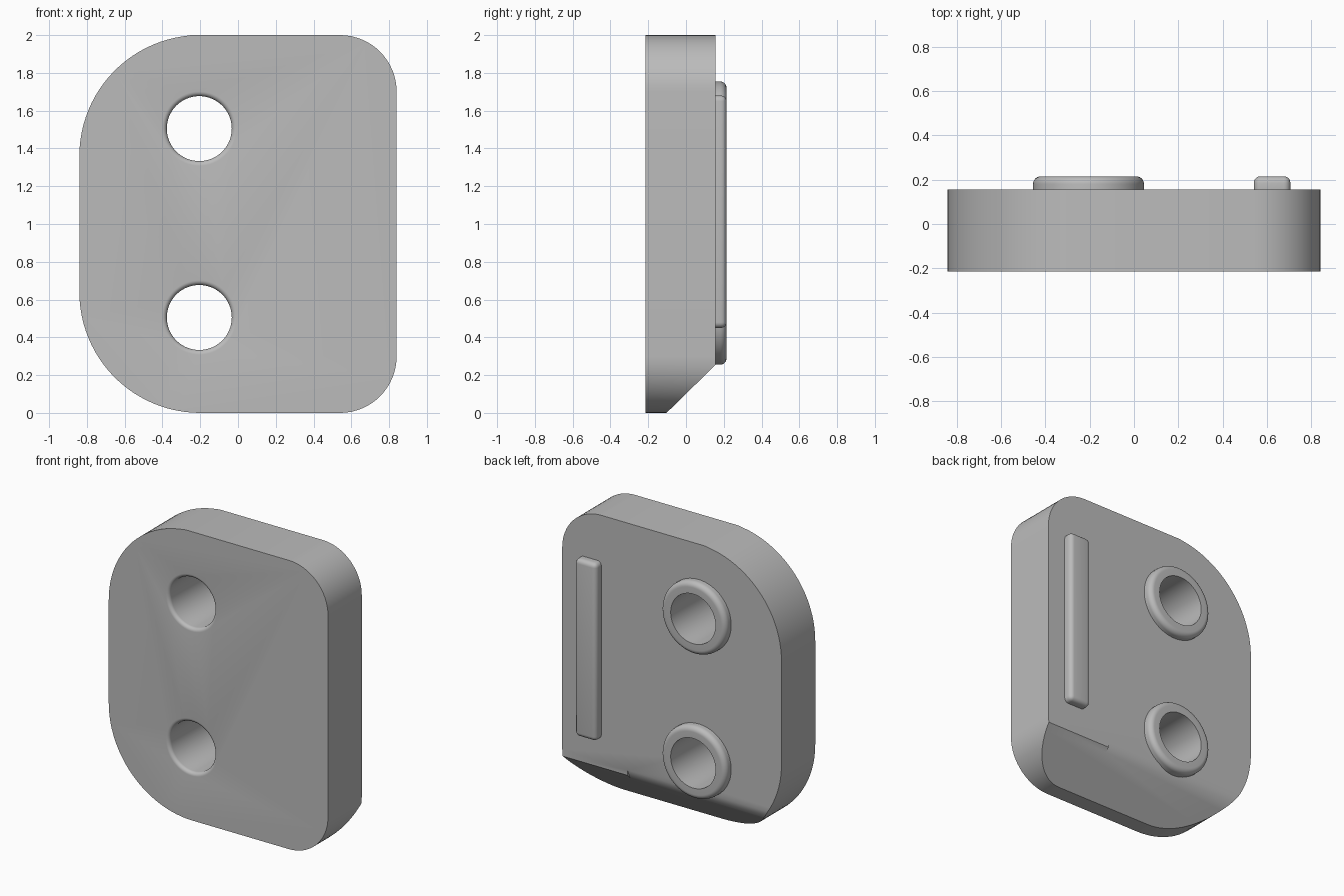
import bpy, bmesh
from math import sin, cos, pi, radians

cube = bpy.data.objects.get("Cube")
if cube:
    bpy.data.objects.remove(cube, do_unlink=True)

FRONT, BACK, RAISED = -0.215, 0.155, 0.215
HOLE_X, HOLE_R = -0.205, 0.172
HOLE_Z = {"lower": 0.505, "upper": 1.505}

grey = bpy.data.materials.new("plain_grey")
grey.use_nodes = True
grey.diffuse_color = (0.5, 0.5, 0.5, 1)
grey.node_tree.nodes["Principled BSDF"].inputs["Base Color"].default_value = (0.5, 0.5, 0.5, 1)


def make(name, bm):
    bmesh.ops.recalc_face_normals(bm, faces=bm.faces)
    mesh = bpy.data.meshes.new(name)
    bm.to_mesh(mesh)
    bm.free()
    mesh.materials.append(grey)
    ob = bpy.data.objects.new(name, mesh)
    bpy.context.collection.objects.link(ob)
    return ob


def activate(ob):
    bpy.ops.object.select_all(action='DESELECT')
    ob.select_set(True)
    bpy.context.view_layer.objects.active = ob


def smooth(ob):
    activate(ob)
    bpy.ops.object.shade_smooth_by_angle(angle=radians(30))


def arc(cx, cy, r, start, end, n):
    angles = [radians(start + (end - start) * i / n) for i in range(n + 1)]
    return [(cx + r * cos(a), cy + r * sin(a)) for a in angles]


def prism(name, points, place, offset):
    """Extrude a flat outline along an offset."""
    bm = bmesh.new()
    face = bm.faces.new([bm.verts.new(place(a, b)) for a, b in points])
    new = bmesh.ops.extrude_face_region(bm, geom=[face])["geom"]
    bmesh.ops.translate(bm, vec=offset, verts=[v for v in new if isinstance(v, bmesh.types.BMVert)])
    return make(name, bm)


def lathe(name, profile, x, z, closed, n=64):
    """Turn a (radius, y) profile about an axis along y."""
    bm = bmesh.new()
    rings = [[bm.verts.new((x + r * cos(2 * pi * i / n), y, z + r * sin(2 * pi * i / n)))
              for i in range(n)] for r, y in profile]
    for a, b in zip(rings, rings[1:]):
        for i in range(n):
            j = (i + 1) % n
            bm.faces.new((a[i], a[j], b[j], b[i]))
    if closed:
        bm.faces.new(rings[0])
        bm.faces.new(rings[-1])
    return make(name, bm)


def cut(ob, cutter):
    mod = ob.modifiers.new("cut", 'BOOLEAN')
    mod.operation, mod.solver, mod.object = 'DIFFERENCE', 'EXACT', cutter
    activate(ob)
    bpy.ops.object.modifier_apply(modifier=mod.name)
    bpy.data.objects.remove(cutter, do_unlink=True)


# Plate with large corners on one side and small corners on the other
outline = (arc(-0.2, 0.64, 0.64, 180, 270, 24) + arc(0.54, 0.3, 0.3, 270, 360, 16)
           + arc(0.54, 1.7, 0.3, 0, 90, 16) + arc(-0.2, 1.36, 0.64, 98, 180, 22))
outline.insert(-23, (-0.25, 2.0))
plate = prism("plate", outline, lambda a, b: (a, FRONT, b), (0, BACK - FRONT, 0))

# Sloped underside at the back, and the shallow relief beside it
cut(plate, prism("slope_cutter", [(-0.2, -0.095), (0.3, -0.095), (0.3, 0.395)],
                 lambda a, b: (-1, a, b), (2, 0, 0)))
cut(plate, prism("relief_cutter", [(0.085, 0.13), (0.2, 0.13), (0.2, 0.382), (0.155, 0.287)],
                 lambda a, b: (-1, a, b), (1.34, 0, 0)))

# Bolt holes with a rounded front rim
F = 0.025
bore = ([(HOLE_R + F, FRONT - 0.1)]
        + arc(HOLE_R + F, FRONT + F, -F, 90, 0, 6) + [(HOLE_R, 0.4)])
for z in HOLE_Z.values():
    cut(plate, lathe("bore_cutter", bore, HOLE_X, z, True))
smooth(plate)

# Raised collars round the holes on the back
R = 0.035
collar = [(HOLE_R, BACK), (HOLE_R, RAISED)] + arc(0.25 - R, RAISED - R, R, 90, 0, 8) + [(0.25, 0.125)]
for side, z in HOLE_Z.items():
    smooth(lathe(side + "_collar", collar, HOLE_X, z, False))

# Raised bar with rounded edges on the back
bm = bmesh.new()
bmesh.ops.create_cube(bm, size=1)
for v in bm.verts:
    v.co = (0.6225 + v.co.x * 0.165, 0.1675 + v.co.y * 0.095, 1.065 + v.co.z * 1.23)
edges = [e for e in bm.edges if max(v.co.y for v in e.verts) > 0.2]
bmesh.ops.bevel(bm, geom=edges + [e for e in bm.edges if e not in edges and min(v.co.y for v in e.verts) > 0.1],
                offset=0.03, segments=5, profile=0.5, affect='EDGES')
smooth(make("bar", bm))
